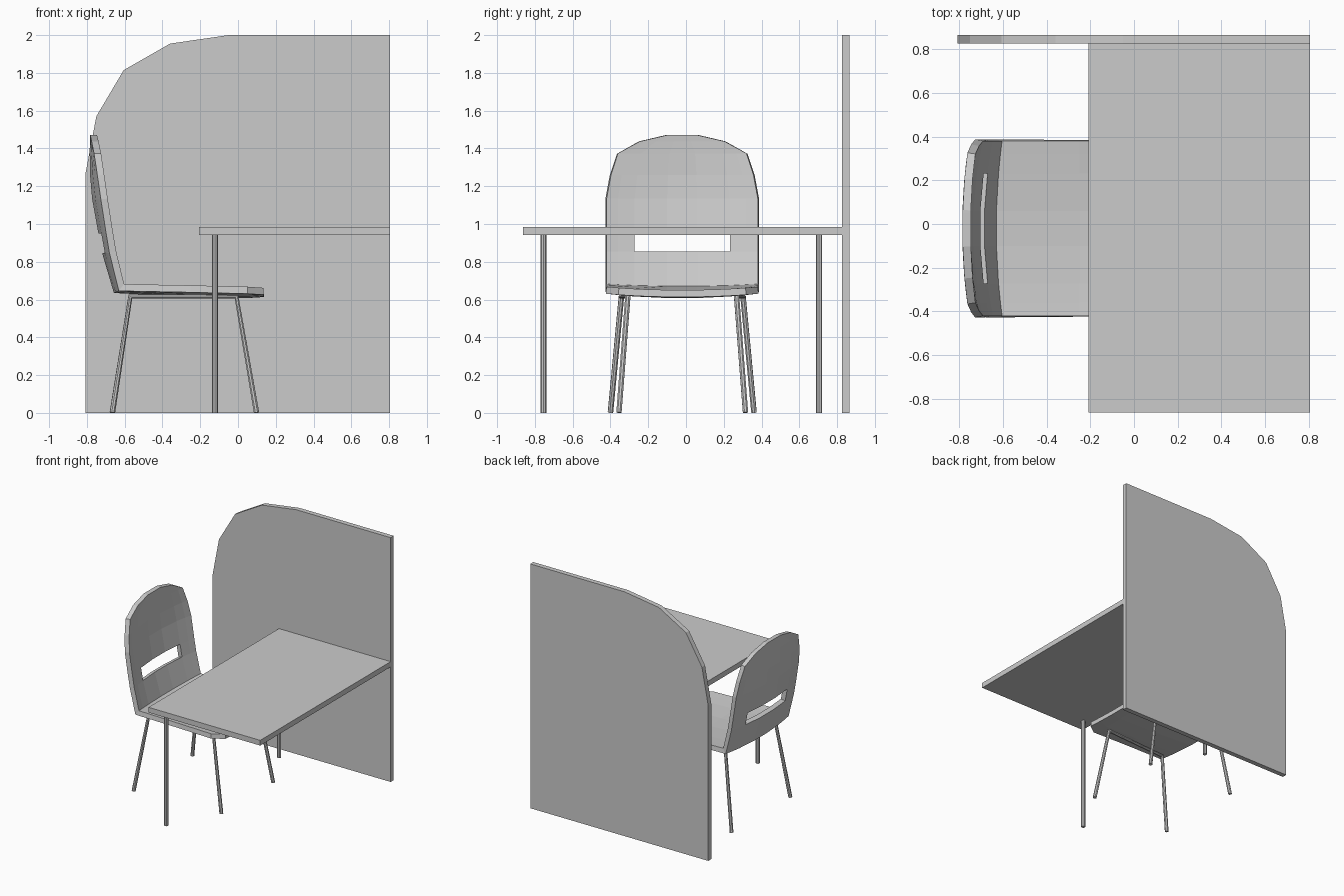
import bpy, bmesh
from mathutils import Vector

if "Cube" in bpy.data.objects:
    bpy.data.objects.remove(bpy.data.objects["Cube"])


def mesh_object(name, verts, faces):
    mesh = bpy.data.meshes.new(name)
    mesh.from_pydata(verts, [], faces)
    obj = bpy.data.objects.new(name, mesh)
    bpy.context.collection.objects.link(obj)
    return obj


def box(name, lo, hi):
    lo, hi = Vector(lo), Vector(hi)
    bpy.ops.mesh.primitive_cube_add(size=1, location=(lo + hi) / 2)
    obj = bpy.context.object
    obj.name = name
    obj.scale = hi - lo
    return obj


def tube(name, points, radius):
    curve = bpy.data.curves.new(name, 'CURVE')
    curve.dimensions = '3D'
    curve.bevel_depth = radius
    curve.bevel_resolution = 2
    curve.use_fill_caps = True
    spline = curve.splines.new('POLY')
    spline.points.add(len(points) - 1)
    for p, co in zip(spline.points, points):
        p.co = (*co, 1)
        spline.use_smooth = False
    obj = bpy.data.objects.new(name, curve)
    bpy.context.collection.objects.link(obj)


# Divider panel with one faceted round corner
outline = [(-.807, 0), (.805, 0), (.805, 2), (-.05, 2), (-.36, 1.955),
           (-.605, 1.815), (-.75, 1.57), (-.807, 1.27)]
n = len(outline)
verts = [(x, y, z) for y in (.825, .865) for x, z in outline]
faces = [tuple(range(n)), tuple(reversed(range(n, 2 * n)))]
faces += [(i, n + i, n + (i + 1) % n, (i + 1) % n) for i in range(n)]
mesh_object("divider_panel", verts, faces)

# Table top and its two legs
box("table_top", (-.207, -.862, .942), (.805, .825, .985))
for name, y in (("table_leg_front", -.755), ("table_leg_back", .705)):
    tube(name, [(-.122, y, 0), (-.122, y, .945)], .016)

# Chair shell rows: edge x, edge z, half width, backward dip, downward dip
CY = -.02
rows = [(.135, .662, .335, 0, .012), (.05, .668, .40, 0, .024),
        (-.25, .675, .40, 0, .026), (-.603, .682, .40, .027, .012),
        (-.645, .855, .40, .04, 0), (-.662, .955, .40, .042, 0),
        (-.69, 1.135, .40, .047, 0), (-.708, 1.26, .377, .04, 0),
        (-.725, 1.374, .34, .024, 0), (-.738, 1.437, .225, .01, 0),
        (-.746, 1.47, .082, 0, 0)]
cols = [-1, -.85, -.63, -.2, .2, .63, .85, 1]
m = len(cols)
verts = [(x - bx * (1 - t * t), CY + hw * t, z - bz * (1 - t * t))
         for x, z, hw, bx, bz in rows for t in cols]
# The slot is left open in one row of the backrest
faces = [(i * m + j, i * m + j + 1, (i + 1) * m + j + 1, (i + 1) * m + j)
         for i in range(len(rows) - 1) for j in range(m - 1)
         if not (i == 4 and 2 <= j <= 4)]
shell = mesh_object("chair_shell", verts, faces)
solid = shell.modifiers.new("thickness", 'SOLIDIFY')
solid.thickness = .037
solid.offset = -1
solid.use_even_offset = True

# Chair side frames: rear leg, rail under the seat, front leg
for name, s in (("chair_frame_front", -1), ("chair_frame_back", 1)):
    tube(name, [(-.665, CY + s * .38, .002), (-.57, CY + s * .322, .615),
                (-.008, CY + s * .288, .615), (.098, CY + s * .335, .002)], .015)
